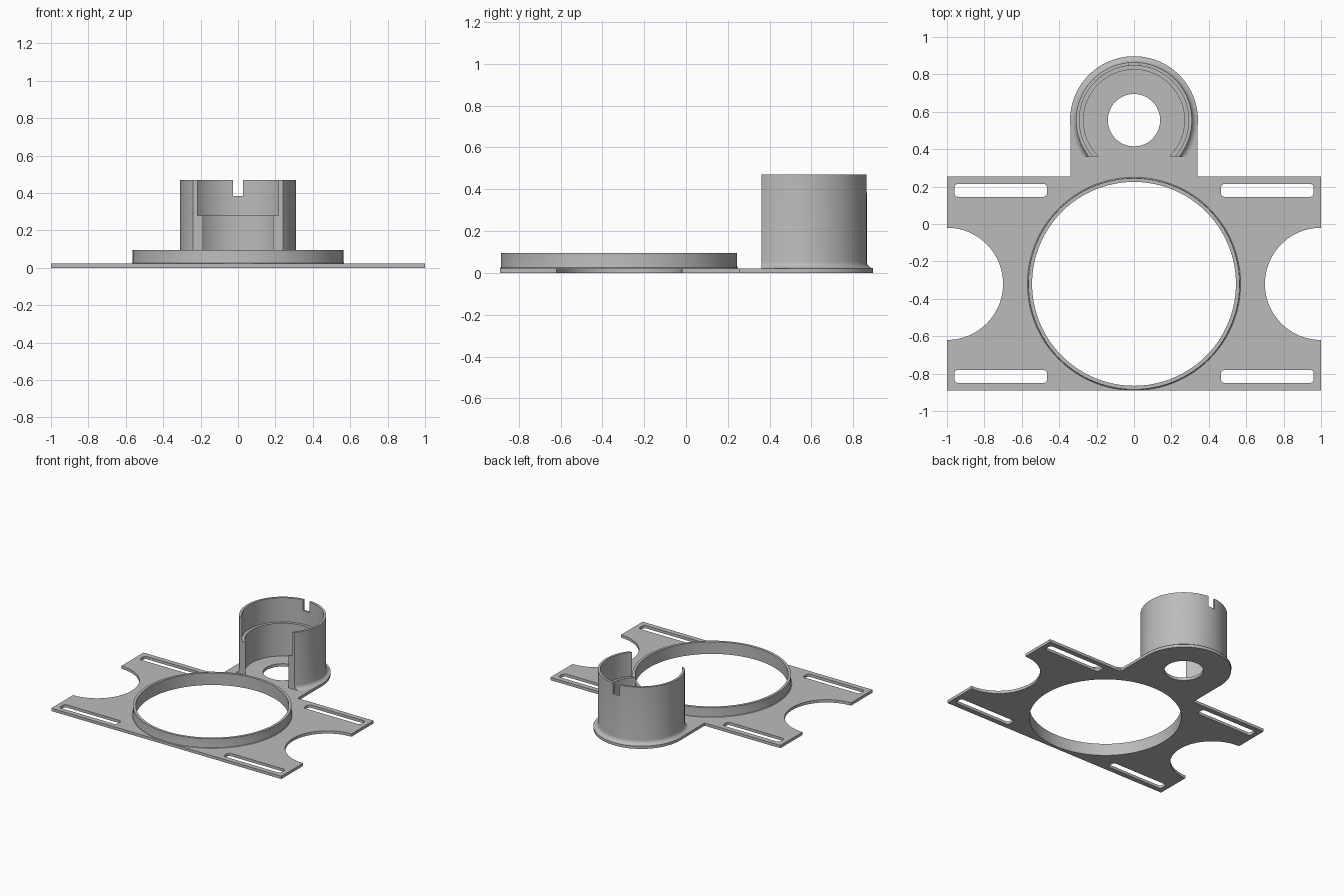
import bpy, bmesh
from math import sin, cos, radians, tau
from mathutils import Matrix, Vector

cube = bpy.data.objects.get("Cube")
if cube:
    bpy.data.objects.remove(cube, do_unlink=True)

GREY = (0.5, 0.5, 0.5, 1)
mat = bpy.data.materials.new("plain grey")
mat.use_nodes = True
mat.diffuse_color = GREY
mat.node_tree.nodes["Principled BSDF"].inputs["Base Color"].default_value = GREY

PLATE_TOP = 0.022
RING_Y, CUP_Y = -0.32, 0.555


def arc(cx, cy, r, start, end, steps):
    """Points along an arc, angles in degrees."""
    angles = [radians(start + (end - start) * i / steps) for i in range(steps + 1)]
    return [(cx + r * cos(a), cy + r * sin(a)) for a in angles]


def circle(cx, cy, r, steps):
    return arc(cx, cy, r, 0, 360, steps)[:-1]


def slot(cx, cy, w, h, r):
    """Rounded rectangle outline."""
    pts = []
    for sx, sy, start in ((1, 1, 0), (-1, 1, 90), (-1, -1, 180), (1, -1, 270)):
        pts += arc(cx + sx * (w / 2 - r), cy + sy * (h / 2 - r), r, start, start + 90, 5)
    return pts


def add_mesh(name, bm):
    bmesh.ops.recalc_face_normals(bm, faces=bm.faces)
    mesh = bpy.data.meshes.new(name)
    bm.to_mesh(mesh)
    bm.free()
    obj = bpy.data.objects.new(name, mesh)
    bpy.context.collection.objects.link(obj)
    return obj


def lathe(profile, y, steps):
    """Closed (radius, z) profile turned about a vertical axis at (0, y)."""
    bm = bmesh.new()
    rings = [[bm.verts.new((r * cos(tau * i / steps), y + r * sin(tau * i / steps), z))
              for r, z in profile] for i in range(steps)]
    n = len(profile)
    for i in range(steps):
        a, b = rings[i], rings[(i + 1) % steps]
        for j in range(n):
            k = (j + 1) % n
            bm.faces.new((a[j], b[j], b[k], a[k]))
    return bm


# Base plate: outline with round side bites and a rounded tab, plus holes
outline = [(-1, -0.89), (1, -0.89)]
outline += arc(1, RING_Y, 0.3, 270, 90, 40)
outline += [(1, 0.255), (0.34, 0.255)]
outline += arc(0, CUP_Y, 0.34, 0, 180, 48)
outline += [(-0.34, 0.255), (-1, 0.255)]
outline += arc(-1, RING_Y, 0.3, 90, -90, 40)
loops = [outline, circle(0, RING_Y, 0.545, 96), circle(0, CUP_Y, 0.14, 48)]
for side in (-1, 1):
    for y in (0.18, -0.815):
        loops.append(slot(side * 0.713, y, 0.495, 0.07, 0.02))

curve = bpy.data.curves.new("base_plate", "CURVE")
curve.dimensions = "2D"
curve.fill_mode = "BOTH"
curve.extrude = PLATE_TOP / 2
for pts in loops:
    spline = curve.splines.new("POLY")
    spline.points.add(len(pts) - 1)
    for point, (x, y) in zip(spline.points, pts):
        point.co = (x, y, 0, 1)
    spline.use_cyclic_u = True
flat = bpy.data.objects.new("plate_outline", curve)
bpy.context.collection.objects.link(flat)
bpy.context.view_layer.update()
bm = bmesh.new()
bm.from_mesh(flat.to_mesh())
flat.to_mesh_clear()
bpy.data.objects.remove(flat)
bmesh.ops.remove_doubles(bm, verts=bm.verts, dist=0.0001)
bmesh.ops.translate(bm, verts=bm.verts, vec=(0, 0, PLATE_TOP / 2))
plate = add_mesh("base_plate", bm)

# Large locating ring with a small foot fillet
ring = add_mesh("large_ring", lathe(
    [(0.545, PLATE_TOP), (0.57, PLATE_TOP), (0.566, 0.025), (0.565, 0.031),
     (0.565, 0.095), (0.545, 0.095)], RING_Y, 96))

# Cup: stepped wall with foot fillet, open at the front
fillet = arc(0.342, 0.054, 0.032, 270, 180, 6)
bm = lathe([(0.27, PLATE_TOP)] + fillet +
           [(0.31, 0.47), (0.292, 0.47), (0.292, 0.28), (0.27, 0.28)], CUP_Y, 96)
bmesh.ops.bisect_plane(bm, geom=bm.verts[:] + bm.edges[:] + bm.faces[:],
                       plane_co=(0, 0.36, 0), plane_no=(0, -1, 0), clear_outer=True)
bmesh.ops.holes_fill(bm, edges=[e for e in bm.edges if e.is_boundary], sides=0)
cup = add_mesh("cup_wall", bm)

# Notch through the back of the cup rim
bm = bmesh.new()
bmesh.ops.create_cube(bm, size=1, matrix=Matrix.Translation(Vector((0, 0.86, 0.485)))
                      @ Matrix.Diagonal((0.056, 0.2, 0.2, 1)))
cutter = add_mesh("notch_cutter", bm)
cutter.hide_render = True
mod = cup.modifiers.new("rim notch", "BOOLEAN")
mod.operation = "DIFFERENCE"
mod.solver = "EXACT"
mod.object = cutter
bpy.ops.object.select_all(action="DESELECT")
bpy.context.view_layer.objects.active = cup
cup.select_set(True)
bpy.ops.object.modifier_apply(modifier=mod.name)
bpy.data.objects.remove(cutter, do_unlink=True)

# Colour and shading
for obj in (plate, ring, cup):
    obj.data.materials.clear()
    obj.data.materials.append(mat)
    obj.select_set(True)
bpy.ops.object.shade_smooth_by_angle(angle=radians(30))
